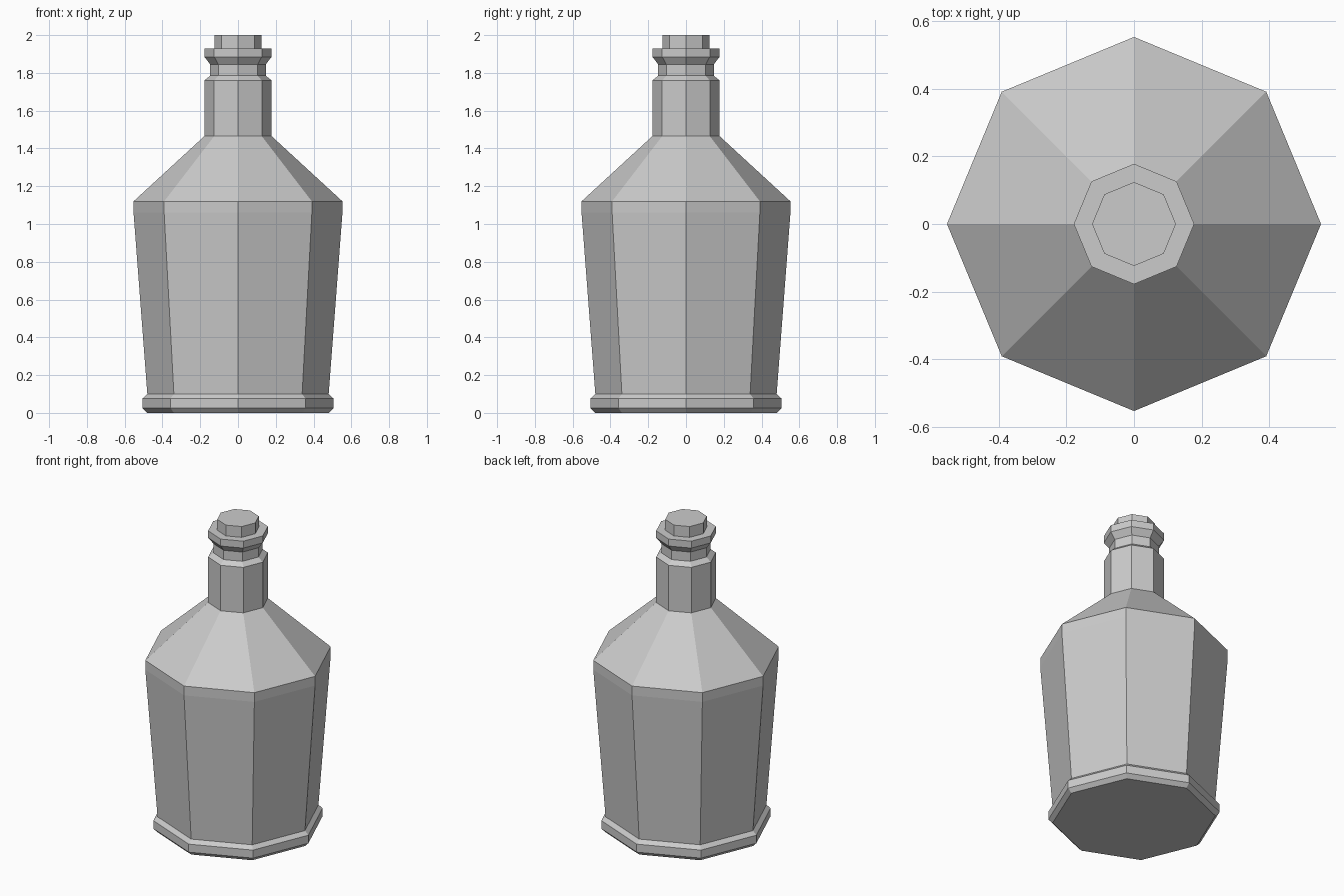
import bpy, bmesh
from math import cos, sin, pi

if "Cube" in bpy.data.objects:
    bpy.data.objects.remove(bpy.data.objects["Cube"])

SIDES = 8


def lathe(name, profile):
    """Turn a (radius, height) profile into a closed, flat-faced octagonal solid."""
    bm = bmesh.new()
    rings = [[bm.verts.new((r * cos(2 * pi * i / SIDES), r * sin(2 * pi * i / SIDES), z))
              for i in range(SIDES)] for r, z in profile]
    for low, high in zip(rings, rings[1:]):
        for i in range(SIDES):
            j = (i + 1) % SIDES
            bm.faces.new((low[i], low[j], high[j], high[i]))
    bm.faces.new(rings[0][::-1])
    bm.faces.new(rings[-1])
    mesh = bpy.data.meshes.new(name)
    bm.to_mesh(mesh)
    bm.free()
    obj = bpy.data.objects.new(name, mesh)
    bpy.context.collection.objects.link(obj)
    return obj


# Bottle: bevelled foot, flaring body, sloped shoulder, neck, groove and lip
lathe("bottle", [
    (0.48, 0.0), (0.505, 0.025), (0.505, 0.077), (0.48, 0.10),
    (0.553, 1.06), (0.553, 1.12),
    (0.178, 1.465), (0.178, 1.76),
    (0.147, 1.785), (0.147, 1.845),
    (0.178, 1.885), (0.178, 1.93),
])

# Stopper seated in the mouth
lathe("stopper", [(0.124, 1.90), (0.124, 2.0)])
